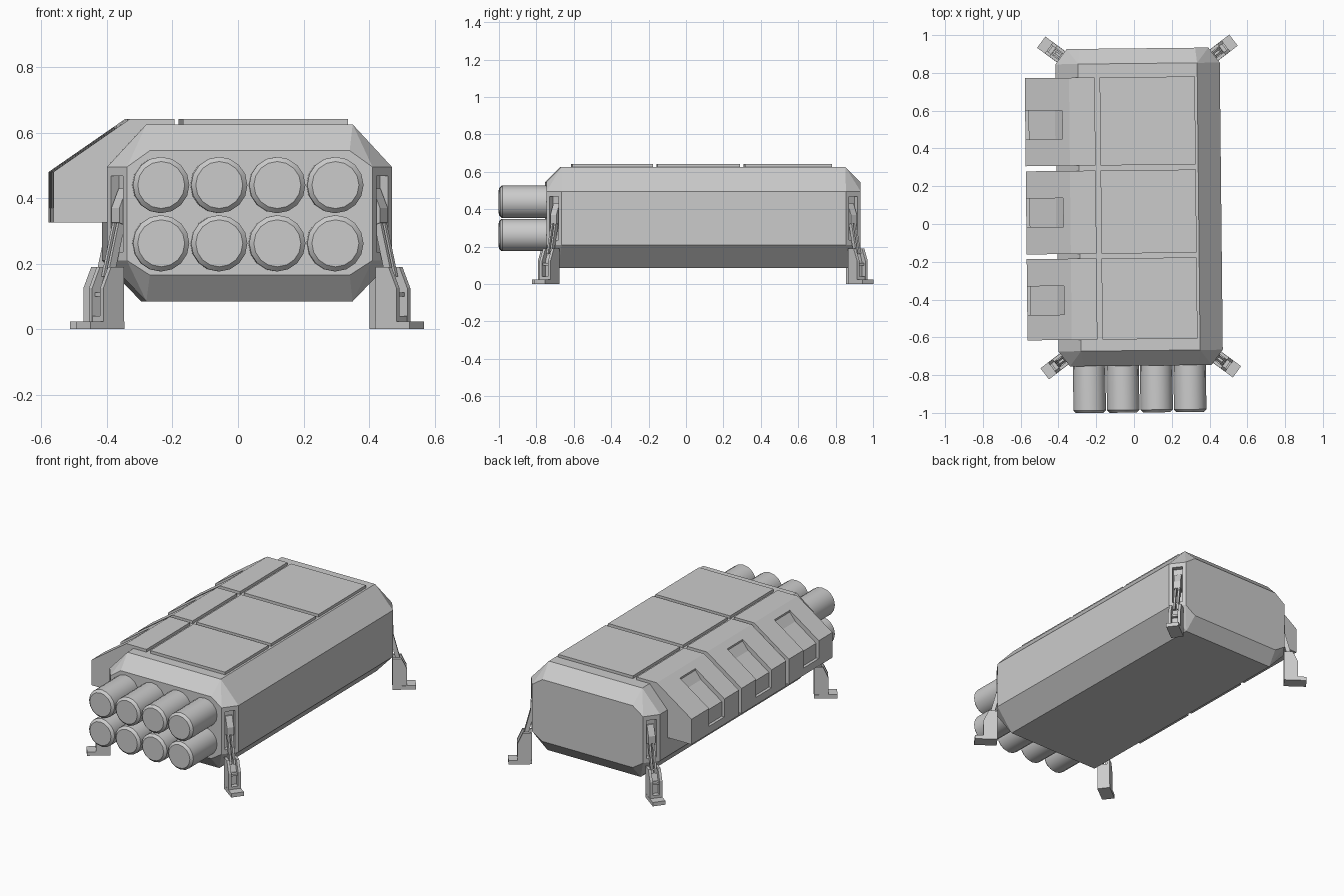
import bpy, bmesh, math
from mathutils import Matrix, Vector

if "Cube" in bpy.data.objects:
    bpy.data.objects.remove(bpy.data.objects["Cube"], do_unlink=True)

# Single grey paint
GREY = (0.6, 0.6, 0.6, 1.0)
paint = bpy.data.materials.new("hull_grey")
paint.use_nodes = True
paint.diffuse_color = GREY
paint.node_tree.nodes["Principled BSDF"].inputs["Base Color"].default_value = GREY

# The whole assembly sits slightly turned and off centre
FRAME = Matrix.Translation((0.028, 0, 0)) @ Matrix.Rotation(0.0105, 4, 'Z')


def finish(name, bm, matrix=Matrix()):
    bmesh.ops.recalc_face_normals(bm, faces=bm.faces[:])
    bm.transform(FRAME @ matrix)
    mesh = bpy.data.meshes.new(name)
    bm.to_mesh(mesh)
    bm.free()
    mesh.materials.append(paint)
    obj = bpy.data.objects.new(name, mesh)
    bpy.context.collection.objects.link(obj)
    return obj


def box(name, lo, hi, matrix=Matrix()):
    lo, hi = Vector(lo), Vector(hi)
    bm = bmesh.new()
    bmesh.ops.create_cube(bm, size=1)
    for v in bm.verts:
        v.co = (lo + hi) / 2 + v.co * (hi - lo)
    return finish(name, bm, matrix)


def prism(name, profile, y0, y1, matrix=Matrix()):
    """Extrude an (x, z) profile along y."""
    bm = bmesh.new()
    face = bm.faces.new([bm.verts.new((x, y0, z)) for x, z in profile])
    out = bmesh.ops.extrude_face_region(bm, geom=[face])["geom"]
    verts = [g for g in out if isinstance(g, bmesh.types.BMVert)]
    bmesh.ops.translate(bm, verts=verts, vec=(0, y1 - y0, 0))
    return finish(name, bm, matrix)


def cut(obj, cutter):
    cutter.hide_render = True
    mod = obj.modifiers.new("cut", 'BOOLEAN')
    mod.operation = 'DIFFERENCE'
    mod.solver = 'EXACT'
    mod.object = cutter
    bpy.context.view_layer.objects.active = obj
    bpy.ops.object.modifier_apply(modifier=mod.name)
    bpy.data.objects.remove(cutter, do_unlink=True)


# Hull: faceted box, as the hull of mirrored corner points
FRONT, BACK = -0.75, 0.93
corner = [(0.315, 0.08, 0.625), (0.305, 0, 0.545), (0.375, 0, 0.495), (0.435, 0.08, 0.495),
          (0.435, 0.08, 0.21), (0.375, 0, 0.21), (0.305, 0, 0.165), (0.315, 0.065, 0.085)]
bm = bmesh.new()
for x, inset, z in corner:
    for sx in (-1, 1):
        bm.verts.new((sx * x, FRONT + inset, z))
        bm.verts.new((sx * x, BACK - inset, z))
bmesh.ops.convex_hull(bm, input=bm.verts[:])
bmesh.ops.dissolve_limit(bm, angle_limit=0.02, verts=bm.verts[:], edges=bm.edges[:])
hull = finish("hull", bm)

# Roof panels and side lockers, in three bays
locker_profile = [(-0.598, 0.325), (-0.598, 0.48), (-0.364, 0.642), (-0.228, 0.642),
                  (-0.228, 0.6), (-0.40, 0.45), (-0.40, 0.325)]
recess_profile = [(-0.7, 0.37), (-0.58, 0.37), (-0.58, 0.46), (-0.44, 0.557),
                  (-0.402, 0.605), (-0.402, 0.75), (-0.7, 0.75)]
for i, (y0, y1, mid) in enumerate([(-0.61, -0.18, -0.4), (-0.155, 0.285, 0.065),
                                   (0.312, 0.778, 0.53)]):
    box(f"roof_panel_{i}", (-0.202, y0, 0.61), (0.302, y1, 0.642))
    locker = prism(f"side_locker_{i}", locker_profile, y0, y1)
    cut(locker, prism("locker_recess", recess_profile, mid - 0.076, mid + 0.076))

# Launch tubes: two rows of four with bevelled rims
for row, z in enumerate((0.262, 0.44)):
    for col in range(4):
        bm = bmesh.new()
        bmesh.ops.create_cone(bm, cap_ends=True, segments=16, radius1=0.086,
                              radius2=0.086, depth=0.27)
        rim = [e for e in bm.edges if all(v.co.z > 0.1 for v in e.verts)]
        bmesh.ops.bevel(bm, geom=rim, offset=0.014, segments=1, affect='EDGES')
        x = -0.007 + (col - 1.5) * 0.1773
        place = Matrix.Translation((x, -0.863, z)) @ Matrix.Rotation(math.pi / 2, 4, 'X')
        tube = finish(f"tube_{row}_{col}", bm, place)
        bpy.ops.object.select_all(action='DESELECT')
        tube.select_set(True)
        bpy.context.view_layer.objects.active = tube
        bpy.ops.object.shade_smooth_by_angle(angle=math.radians(30))

# Folding legs on the corner faces: local x points outward, y along the face
cheek = [(0, 0), (0, 0.19), (0.05, 0.19), (0.08, 0.125), (0.08, 0)]
core = [(0.001, 0), (0.001, 0.16), (0.035, 0.16), (0.05, 0.12), (0.05, 0)]
bracket = [(-0.04, 0.31), (-0.04, 0.43), (-0.022, 0.43), (0.006, 0.37), (0.006, 0.325)]
strut = [(-0.025, 0.345), (0.0, 0.345), (0.048, 0.16), (0.023, 0.16)]
for end, y in (("front", FRONT + 0.04), ("back", BACK - 0.04)):
    for side, sx in (("left", 1), ("right", -1)):
        sy = -1 if end == "front" else 1
        turn = math.atan2(sy * 0.06, sx * 0.08)
        m = Matrix.Translation((sx * 0.405, y, 0)) @ Matrix.Rotation(turn, 4, 'Z')
        tag = f"{end}_{side}"
        cut(hull, box("leg_bay", (-0.03, -0.03, 0.235), (0.06, 0.03, 0.468), m))
        prism(f"{tag}_leg_bracket", bracket, -0.02, 0.02, m)
        for k, s in enumerate((-1, 1)):
            prism(f"{tag}_leg_strut_{k}", strut, s * 0.005, s * 0.016, m)
            prism(f"{tag}_leg_cheek_{k}", cheek, s * 0.02, s * 0.036, m)
        prism(f"{tag}_leg_core", core, -0.021, 0.021, m)
        box(f"{tag}_leg_pin", (0.045, -0.021, 0.1), (0.07, 0.021, 0.112), m)
        box(f"{tag}_leg_sill", (0.04, -0.021, 0.02), (0.079, 0.021, 0.04), m)
        box(f"{tag}_foot", (0.0, -0.037, 0), (0.13, 0.037, 0.024), m)
